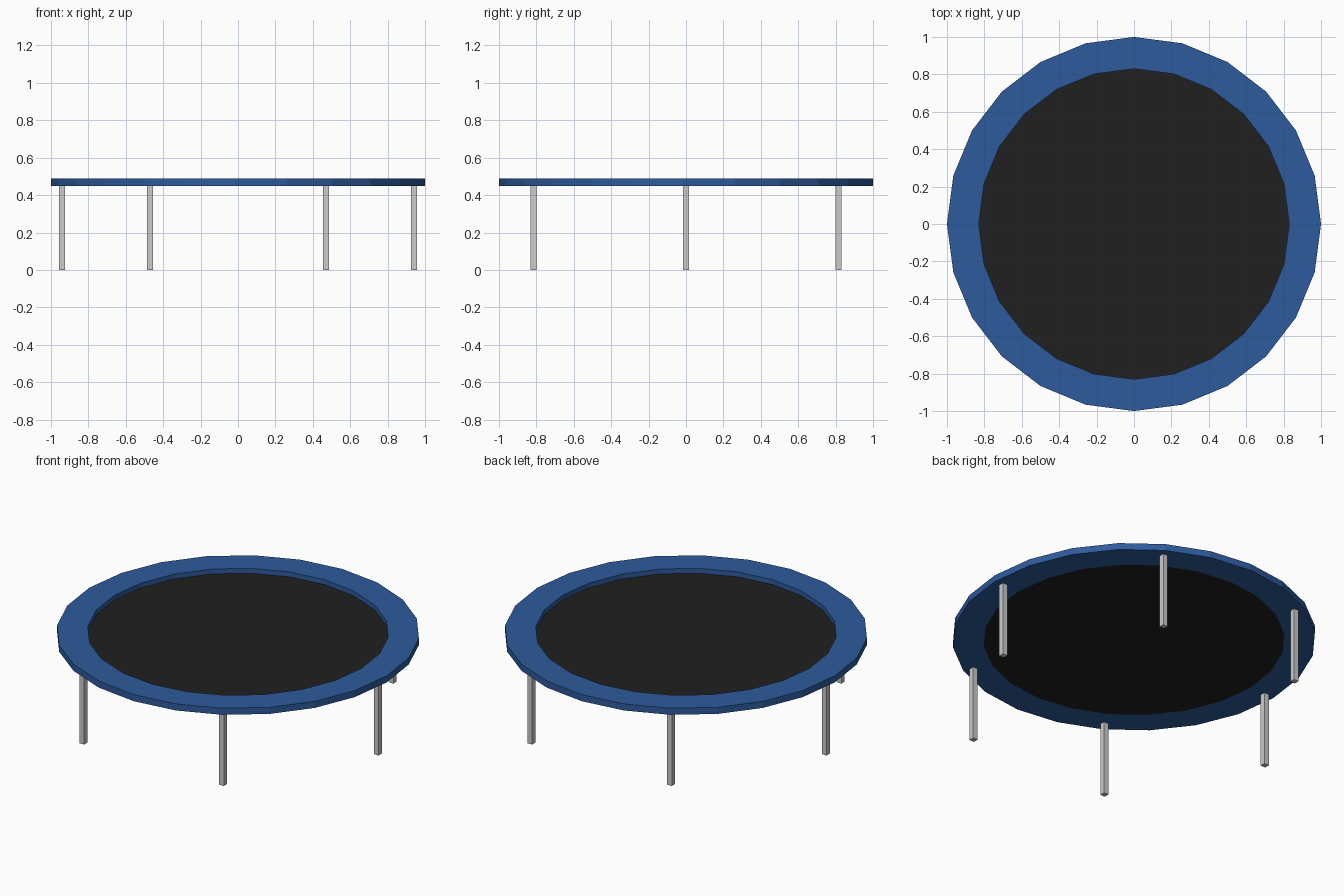
import bpy, math

if "Cube" in bpy.data.objects:
    bpy.data.objects.remove(bpy.data.objects["Cube"])

SIDES = 24
TOP, BOTTOM = 0.49, 0.45
R_OUT, R_IN = 1.0, 0.83


def material(name, rgb):
    m = bpy.data.materials.new(name)
    m.diffuse_color = (*rgb, 1)
    m.use_nodes = True
    m.node_tree.nodes["Principled BSDF"].inputs["Base Color"].default_value = m.diffuse_color
    return m


def mesh_object(name, verts, faces, mat):
    me = bpy.data.meshes.new(name)
    me.from_pydata(verts, [], faces)
    me.materials.append(mat)
    ob = bpy.data.objects.new(name, me)
    bpy.context.collection.objects.link(ob)
    return ob


def circle(r, z):
    return [(r * math.cos(math.tau * i / SIDES), r * math.sin(math.tau * i / SIDES), z)
            for i in range(SIDES)]


blue = material("blue_pad", (0.027, 0.105, 0.34))
black = material("black_mat", (0.014, 0.014, 0.014))

# Padded rim: square profile swept around a 24-sided ring
profile = [(R_OUT, BOTTOM), (R_OUT, TOP), (R_IN, TOP), (R_IN, BOTTOM)]
verts = [v for r, z in profile for v in circle(r, z)]
faces = []
for k in range(4):
    a, b = k * SIDES, (k + 1) % 4 * SIDES
    for i in range(SIDES):
        j = (i + 1) % SIDES
        faces.append((a + i, a + j, b + j, b + i))
mesh_object("rim_pad", verts, faces, blue)

# Jumping mat, recessed below the top of the rim
n = SIDES
verts = circle(R_IN, BOTTOM) + circle(R_IN, 0.46)
faces = [tuple(reversed(range(n))), tuple(range(n, 2 * n))]
faces += [(i, (i + 1) % n, n + (i + 1) % n, n + i) for i in range(n)]
mesh_object("jumping_mat", verts, faces, black)

# Six square legs
for k in range(6):
    a = math.tau * k / 6
    bpy.ops.mesh.primitive_cube_add(
        size=1, location=(0.94 * math.cos(a), 0.94 * math.sin(a), BOTTOM / 2))
    leg = bpy.context.object
    leg.name = f"leg_{k + 1}"
    leg.scale = (0.032, 0.032, BOTTOM)
